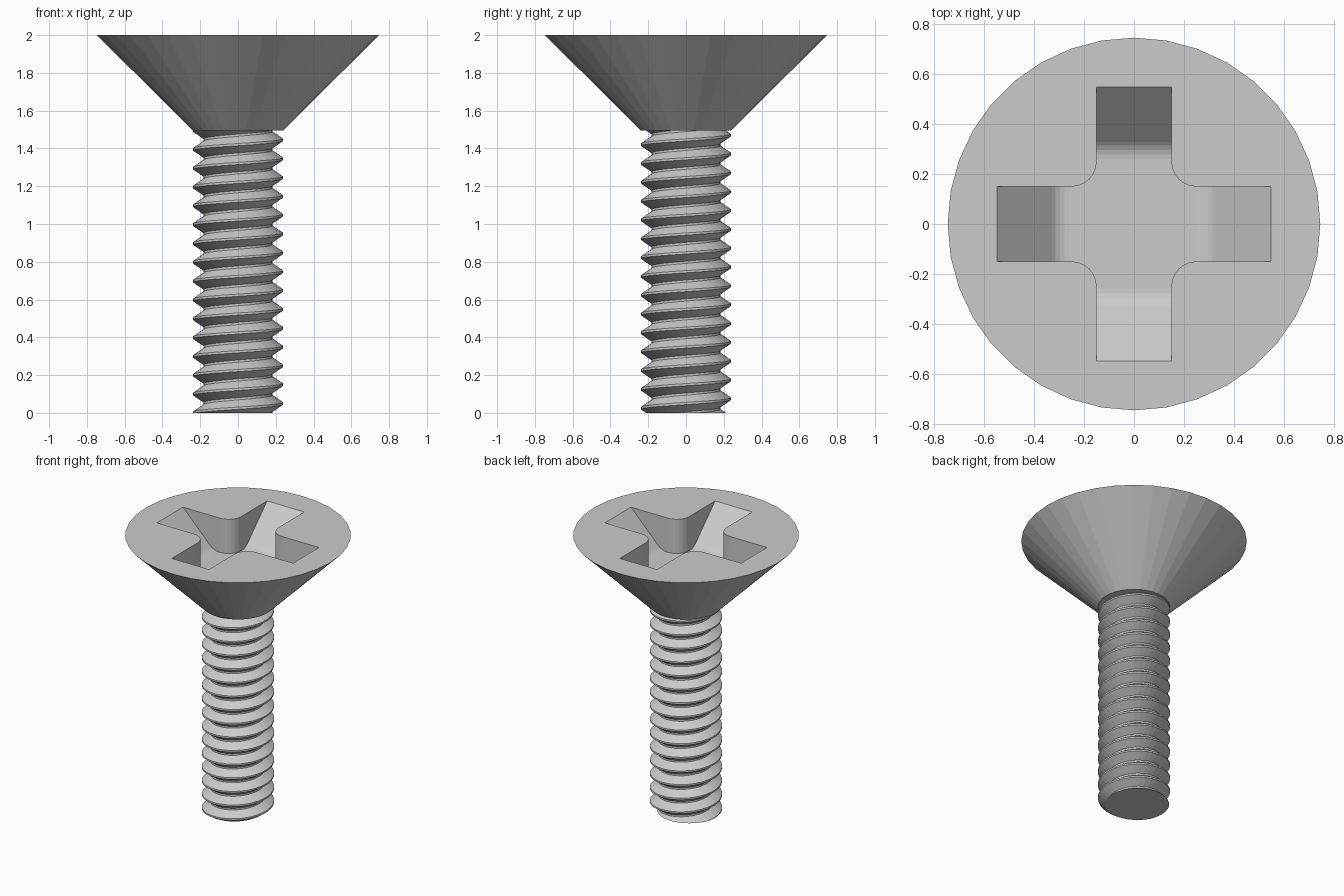
import bpy, bmesh
from math import sin, cos, pi, radians

cube = bpy.data.objects.get("Cube")
if cube:
    bpy.data.objects.remove(cube, do_unlink=True)

SIDES = 36
NECK_Z, TOP_Z = 1.495, 2.0
MAJOR, MINOR, HEAD_R = 0.239, 0.183, 0.747
PITCH = NECK_Z / 15
ARM, ROUND = 0.15, 0.1      # half width of a recess arm, fillet radius

steel = bpy.data.materials.new("grey_steel")
steel.use_nodes = True
steel.diffuse_color = (0.6, 0.6, 0.6, 1)
steel.node_tree.nodes["Principled BSDF"].inputs["Base Color"].default_value = (0.6, 0.6, 0.6, 1)


def finish(name, bm):
    bmesh.ops.recalc_face_normals(bm, faces=bm.faces[:])
    mesh = bpy.data.meshes.new(name)
    bm.to_mesh(mesh)
    bm.free()
    mesh.materials.append(steel)
    obj = bpy.data.objects.new(name, mesh)
    bpy.context.collection.objects.link(obj)
    return obj


# Threaded shank: a ridge profile swept along a right-handed helix
bm = bmesh.new()
profile = [(MINOR, -0.44), (MAJOR, -0.06), (MAJOR, 0.06), (MINOR, 0.44)]
rows = []
for n in range(SIDES * 19):
    a = 2 * pi * n / SIDES
    z = PITCH * (n / SIDES - 2.5)
    rows.append([bm.verts.new((r * cos(a), r * sin(a), z + h * PITCH)) for r, h in profile])
for n in range(len(rows) - 1):
    low, nxt = rows[n], rows[n + 1]
    for j in range(3):
        bm.faces.new((low[j], nxt[j], nxt[j + 1], low[j + 1]))
    if n + SIDES + 1 < len(rows):       # root band up to the next turn
        up, up2 = rows[n + SIDES], rows[n + SIDES + 1]
        bm.faces.new((low[3], nxt[3], up2[0], up[0]))
# Trim both ends flat and cap them
for z, direction in ((0, -1), (NECK_Z + 0.003, 1)):
    cut = bmesh.ops.bisect_plane(bm, geom=bm.verts[:] + bm.edges[:] + bm.faces[:], dist=1e-6,
                                 plane_co=(0, 0, z), plane_no=(0, 0, direction), clear_outer=True)
    edges = [e for e in cut["geom_cut"] if isinstance(e, bmesh.types.BMEdge)]
    bmesh.ops.edgeloop_fill(bm, edges=edges)
finish("threaded_shank", bm)

# Countersunk head
bm = bmesh.new()
rings = [[bm.verts.new((r * cos(2 * pi * i / SIDES), r * sin(2 * pi * i / SIDES), z))
          for i in range(SIDES)] for r, z in ((MAJOR, NECK_Z), (HEAD_R, TOP_Z))]
for i in range(SIDES):
    j = (i + 1) % SIDES
    bm.faces.new((rings[0][i], rings[0][j], rings[1][j], rings[1][i]))
for ring in rings:
    bm.faces.new(ring)
head = finish("countersunk_head", bm)

# Cross recess cutter: sloping arm floors that round into a flat centre
flat_end, floor_z, lid_z = 0.2586, 1.75, 2.1
slope = [(0.65, lid_z)]
for s in range(4, -1, -1):
    a = radians(45) * s / 4
    slope.append((flat_end + ROUND * sin(a), floor_z + ROUND * (1 - cos(a))))
corner = ARM + ROUND
quarter = [(d, ARM, z) for d, z in slope]
for s in range(7):
    a = radians(270 - 15 * s)
    quarter.append((corner + ROUND * cos(a), corner + ROUND * sin(a), floor_z))
quarter += [(ARM, d, z) for d, z in reversed(slope)]

bm = bmesh.new()
floors, lids = [], []
for k in range(4):
    c, s = (1, 0, -1, 0)[k], (0, 1, 0, -1)[k]
    low = [bm.verts.new((x * c - y * s, x * s + y * c, z)) for x, y, z in quarter]
    inner = [bm.verts.new((v.co.x, v.co.y, lid_z)) for v in low[1:-1]]
    floors.append(low)
    lids.append([low[0]] + inner + [low[-1]])
for low, lid in zip(floors, lids):
    for i in range(len(low) - 1):       # upright walls
        bm.faces.new(dict.fromkeys((low[i], low[i + 1], lid[i + 1], lid[i])))
count = len(slope)
for k in range(4):                      # arm floors
    here, before = floors[k], floors[k - 1][::-1]
    for i in range(count - 1):
        bm.faces.new((here[i], here[i + 1], before[i + 1], before[i]))
bm.faces.new([v for low in floors for v in low[count - 1:len(low) - count + 1]])
bm.faces.new([v for lid in lids for v in lid])
cutter = finish("recess_cutter", bm)
cutter.hide_render = True

# Cut the recess, then drop the cutter
mod = head.modifiers.new("recess", "BOOLEAN")
mod.operation, mod.solver, mod.object = "DIFFERENCE", "EXACT", cutter
bpy.context.view_layer.objects.active = head
bpy.ops.object.modifier_apply(modifier=mod.name)
bpy.data.objects.remove(cutter, do_unlink=True)
